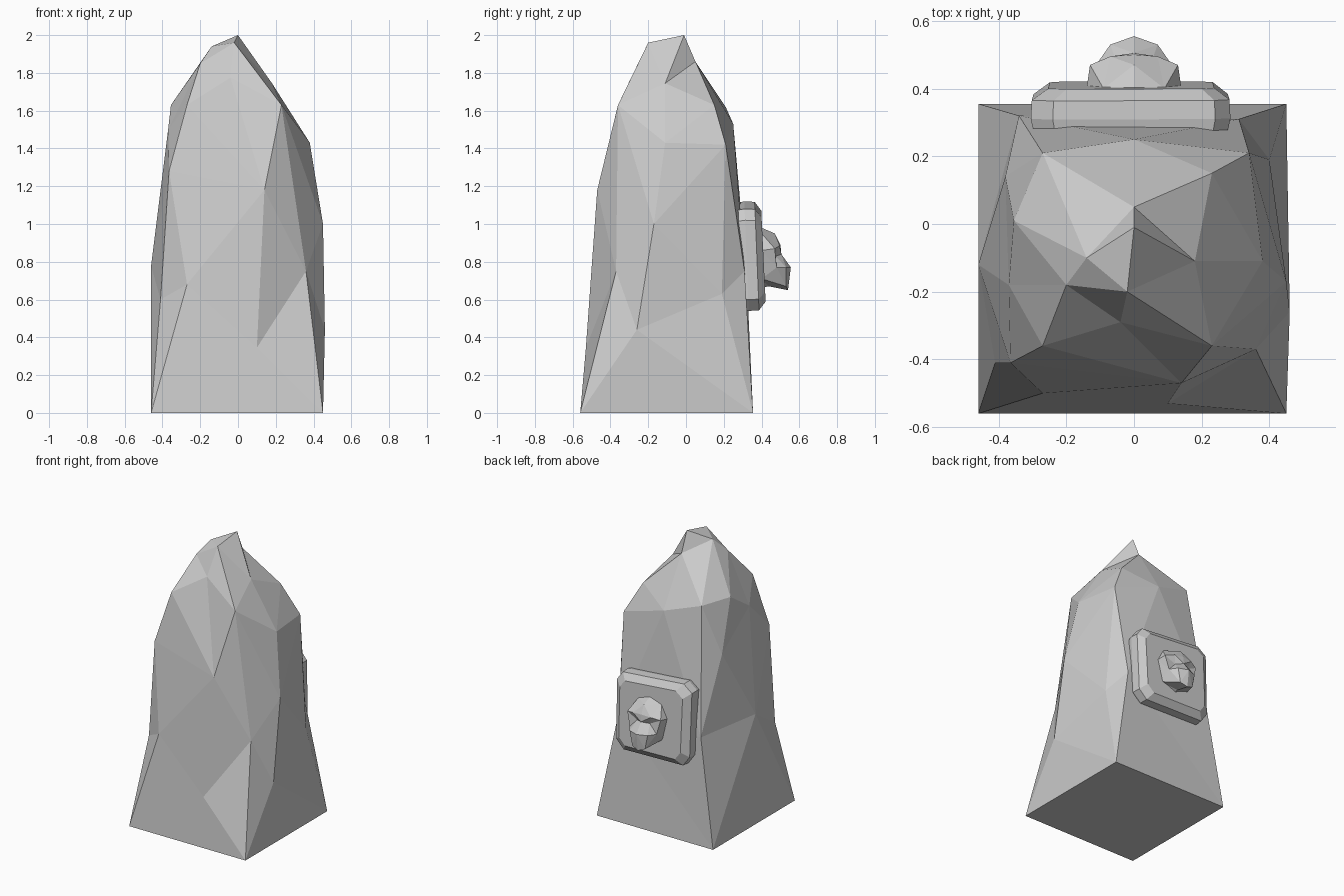
import bpy, bmesh
from mathutils import Vector


def finish(bm, name):
    bmesh.ops.recalc_face_normals(bm, faces=bm.faces[:])
    mesh = bpy.data.meshes.new(name)
    bm.to_mesh(mesh)
    bm.free()
    obj = bpy.data.objects.new(name, mesh)
    bpy.context.collection.objects.link(obj)
    return obj


def faceted(name, points, centre, zscale=1.0):
    """Skin points around a centre, keeping hollows: triangulate on a sphere, then move back."""
    bm = bmesh.new()
    c = Vector(centre)
    pairs = []
    for p in points:
        d = Vector(p) - c
        d.z *= zscale
        pairs.append((bm.verts.new(d.normalized()), Vector(p)))
    bmesh.ops.convex_hull(bm, input=bm.verts[:])
    for v, p in pairs:
        v.co = p
    return finish(bm, name)


def loft(name, rings):
    bm = bmesh.new()
    loops = [[bm.verts.new(p) for p in r] for r in rings]
    n = len(loops[0])
    for a, b in zip(loops, loops[1:]):
        for i in range(n):
            bm.faces.new((a[i], a[(i + 1) % n], b[(i + 1) % n], b[i]))
    bm.faces.new(loops[0])
    bm.faces.new(loops[-1][::-1])
    return finish(bm, name)


# Standing stone: base corners, then the chipped corners of each side
base = [(x, y, 0) for x in (-0.46, 0.45) for y in (-0.56, 0.355)]
front = [(0.10, -0.53, 0.345), (-0.27, -0.50, 0.68), (0.14, -0.47, 1.18),
         (-0.365, -0.41, 1.28), (-0.41, -0.41, 0.60), (0.36, -0.37, 0.75),
         (-0.27, -0.36, 1.63), (0.23, -0.36, 1.63)]
right = [(0.46, -0.26, 0.44), (0.45, -0.17, 1.0), (0.38, -0.11, 1.43),
         (0.40, 0.19, 0.63), (0.34, 0.21, 1.42), (0.23, 0.15, 1.63)]
back = [(0.31, 0.31, 0.75), (-0.34, 0.32, 0.75), (0.0, 0.25, 1.53),
        (-0.27, 0.21, 1.62)]
left = [(-0.46, -0.12, 0.78), (-0.38, 0.14, 1.28), (-0.355, 0.01, 1.63),
        (-0.37, -0.18, 1.50)]
peak = [(-0.04, -0.29, 1.775), (0.18, -0.11, 1.745), (-0.02, -0.20, 1.96),
        (0, -0.01, 2.0), (-0.14, -0.10, 1.94), (-0.20, -0.18, 1.85), (0, 0.05, 1.86)]
faceted("standing_stone", base + front + right + back + left + peak, (0, -0.1, 0.95), 0.42)

# Stone plaque on the back: chamfered outline lofted outwards, (x, z) corners
outline = [(-0.30, 0.62), (-0.25, 0.55), (0.22, 0.54), (0.28, 0.60),
           (0.285, 1.02), (0.24, 1.08), (-0.24, 1.12), (-0.305, 1.07)]


def plaque_ring(y, scale):
    return [(x * scale, y - 0.04 * (z - 0.83), 0.83 + (z - 0.83) * scale) for x, z in outline]


loft("plaque", [plaque_ring(0.28, 0.97), plaque_ring(0.32, 1.0), plaque_ring(0.375, 0.99),
                plaque_ring(0.41, 0.83)])

# Carved head: centre line plus one mirrored side
middle = [(0, 0.40, 0.98), (0, 0.47, 0.95), (0, 0.50, 0.89), (0, 0.505, 0.84),
          (0, 0.555, 0.77), (0, 0.54, 0.65), (0, 0.44, 0.67), (0, 0.38, 0.66)]
side = [(0.09, 0.40, 0.95), (0.14, 0.40, 0.86), (0.13, 0.47, 0.87), (0.11, 0.40, 0.71),
        (0.07, 0.53, 0.77), (0.05, 0.53, 0.67), (0.05, 0.475, 0.83),
        (0.07, 0.495, 0.885), (0.105, 0.48, 0.77)]
faceted("carved_head", middle + side + [(-x, y, z) for x, y, z in side], (0, 0.43, 0.81))
